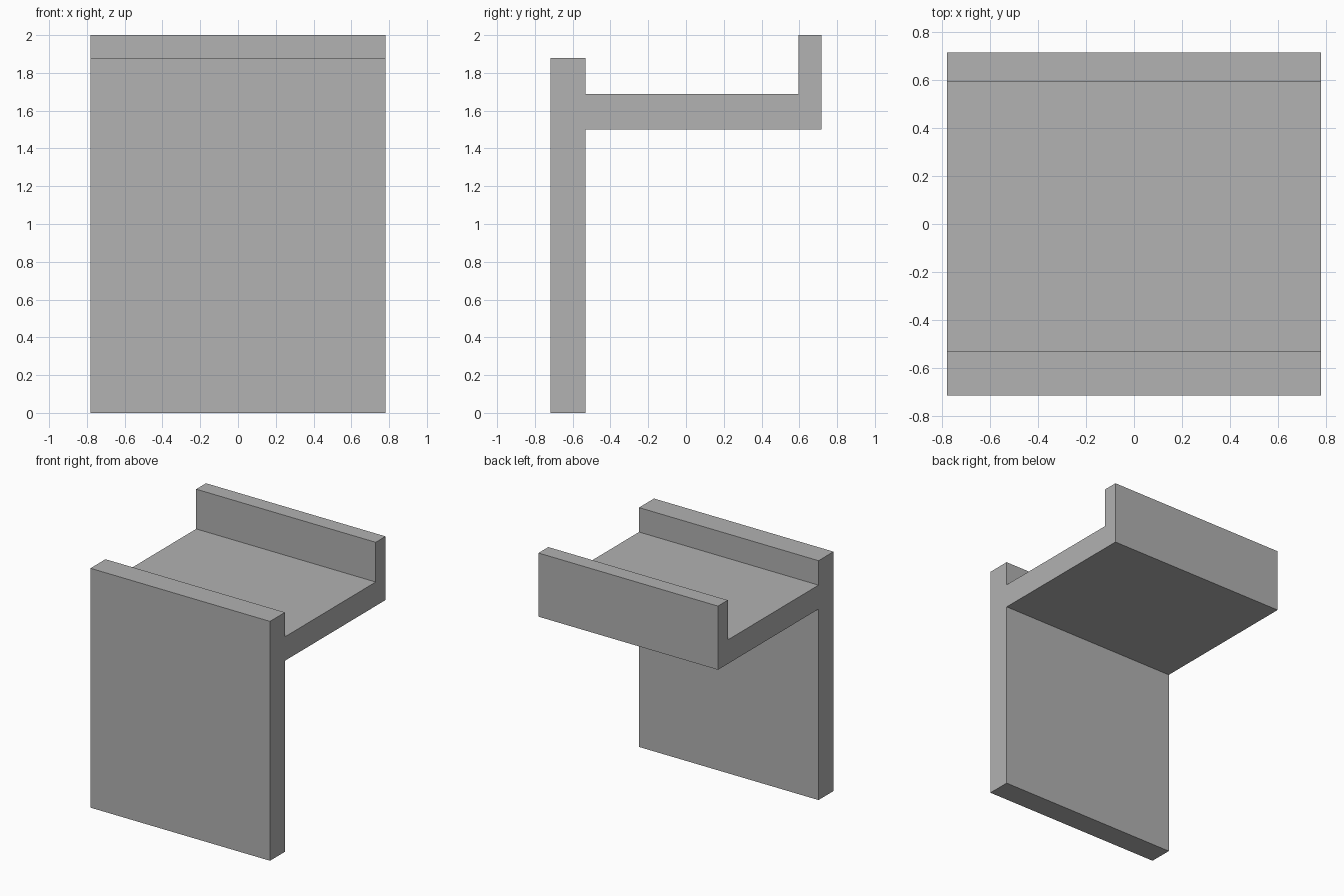
import bpy
import bmesh

cube = bpy.data.objects.get("Cube")
if cube:
    bpy.data.objects.remove(cube, do_unlink=True)

# Plain grey material
grey = bpy.data.materials.new("plain_grey")
grey.use_nodes = True
colour = (0.445, 0.445, 0.445, 1)
grey.diffuse_color = colour
grey.node_tree.nodes["Principled BSDF"].inputs["Base Color"].default_value = colour

HALF_WIDTH = 0.78
FRONT, PANEL_BACK = -0.717, -0.531
LIP_FRONT, BACK = 0.595, 0.717
SHELF_BOTTOM, SHELF_TOP = 1.5, 1.688
PANEL_TOP, LIP_TOP = 1.88, 2.0


def extrude_profile(name, profile):
    """Sweep a closed side profile of (y, z) points across the full width."""
    bm = bmesh.new()
    side = bm.faces.new([bm.verts.new((-HALF_WIDTH, y, z)) for y, z in profile])
    swept = bmesh.ops.extrude_face_region(bm, geom=[side], use_keep_orig=True)
    verts = [v for v in swept["geom"] if isinstance(v, bmesh.types.BMVert)]
    bmesh.ops.translate(bm, verts=verts, vec=(2 * HALF_WIDTH, 0, 0))
    bmesh.ops.recalc_face_normals(bm, faces=bm.faces)
    mesh = bpy.data.meshes.new(name)
    bm.to_mesh(mesh)
    bm.free()
    mesh.materials.append(grey)
    obj = bpy.data.objects.new(name, mesh)
    bpy.context.collection.objects.link(obj)
    return obj


# Upright front panel, shelf and rear lip as one continuous section
extrude_profile("panel_with_lipped_shelf", [
    (FRONT, 0), (PANEL_BACK, 0),
    (PANEL_BACK, SHELF_BOTTOM), (BACK, SHELF_BOTTOM),
    (BACK, LIP_TOP), (LIP_FRONT, LIP_TOP),
    (LIP_FRONT, SHELF_TOP), (PANEL_BACK, SHELF_TOP),
    (PANEL_BACK, PANEL_TOP), (FRONT, PANEL_TOP),
])
